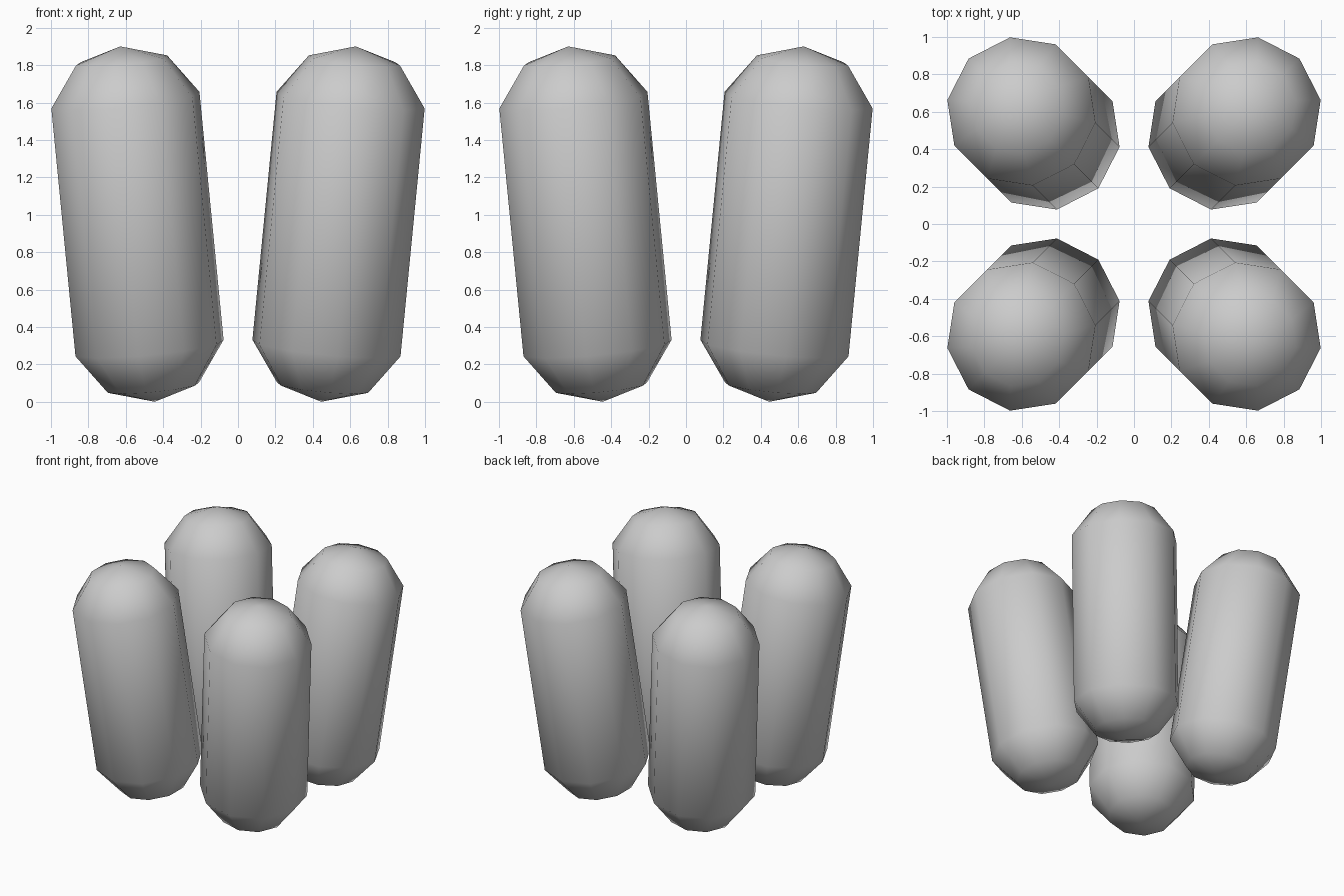
import bpy, bmesh, math
from mathutils import Matrix, Vector

if "Cube" in bpy.data.objects:
    bpy.data.objects.remove(bpy.data.objects["Cube"])

SIDES = 10
LENGTH = 1.918
TILT = math.radians(7.84)
BASE = 0.445 * math.sqrt(2)          # distance of each foot from the centre
# (radius, height) rings along the capsule axis
RINGS = [(0.248, 0.076), (0.403, 0.29), (0.403, LENGTH - 0.29), (0.248, LENGTH - 0.076)]


def capsule(name, azimuth):
    bm = bmesh.new()
    bottom = bm.verts.new((0, 0, 0))
    top = bm.verts.new((0, 0, LENGTH))
    rings = []
    for r, z in RINGS:
        rings.append([bm.verts.new((r * math.cos(math.tau * i / SIDES),
                                    r * math.sin(math.tau * i / SIDES), z))
                      for i in range(SIDES)])
    for i in range(SIDES):
        j = (i + 1) % SIDES
        bm.faces.new((bottom, rings[0][j], rings[0][i]))
        for a, b in zip(rings, rings[1:]):
            bm.faces.new((a[i], a[j], b[j], b[i]))
        bm.faces.new((rings[-1][i], rings[-1][j], top))
    # lean outward, then turn to its corner
    bm.transform(Matrix.Rotation(azimuth, 4, 'Z')
                 @ Matrix.Translation((BASE, 0, 0))
                 @ Matrix.Rotation(TILT, 4, 'Y'))
    bmesh.ops.recalc_face_normals(bm, faces=bm.faces)
    for f in bm.faces:
        f.smooth = True
    mesh = bpy.data.meshes.new(name)
    bm.to_mesh(mesh)
    bm.free()
    obj = bpy.data.objects.new(name, mesh)
    bpy.context.collection.objects.link(obj)


# four leaning capsules, one per diagonal
for k, name in enumerate(("back_right", "back_left", "front_left", "front_right")):
    capsule(name + "_capsule", math.radians(45 + 90 * k))
